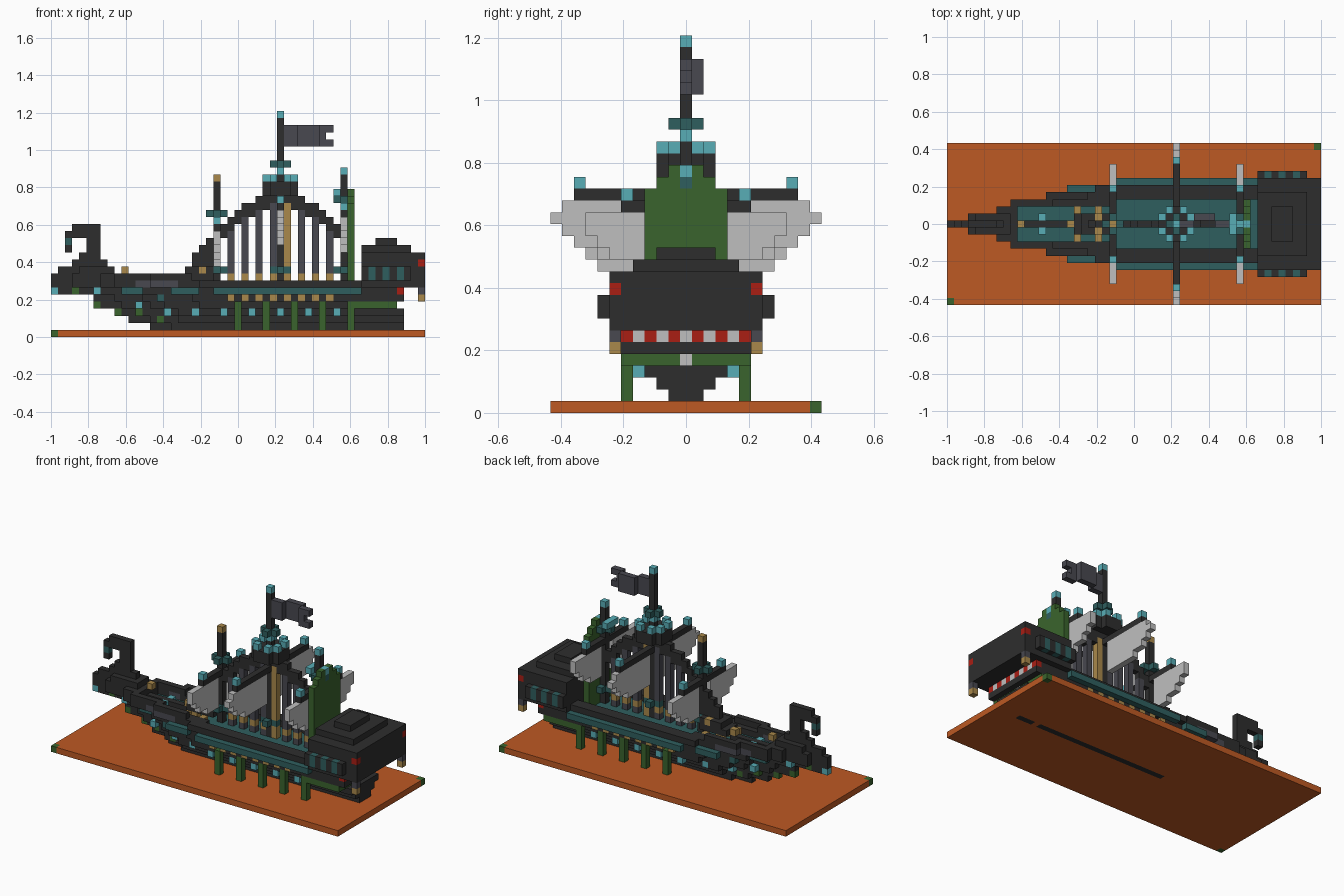
import bpy
import bmesh
from mathutils import Vector

U = 2 / 53  # edge length of one block
COLOURS = {
    "orange": (0.51, 0.10, 0.017), "charcoal": (0.027, 0.027, 0.027),
    "slate": (0.065, 0.065, 0.08), "teal": (0.028, 0.114, 0.114),
    "light_blue": (0.098, 0.42, 0.47), "green": (0.042, 0.127, 0.026),
    "light_grey": (0.52, 0.52, 0.52), "bronze": (0.40, 0.25, 0.07),
    "red": (0.40, 0.013, 0.007),
}

cube = bpy.data.objects.get("Cube")
if cube:
    bpy.data.objects.remove(cube, do_unlink=True)

materials = {}
for name, rgb in COLOURS.items():
    mat = bpy.data.materials.new(name)
    mat.use_nodes = True
    mat.diffuse_color = (*rgb, 1)
    mat.node_tree.nodes["Principled BSDF"].inputs["Base Color"].default_value = (*rgb, 1)
    materials[name] = mat

cells = {}  # block position -> (part, colour)


def span(r):
    return range(r, r + 1) if isinstance(r, int) else range(r[0], r[1] + 1)


def fill(part, colour, xs, ys, zs):
    """Fill an inclusive range of blocks; later parts replace earlier ones."""
    for x in span(xs):
        for y in span(ys):
            for z in span(zs):
                cells[x, y, z] = (part, colour)


def pair(part, colour, xs, ys, zs):
    """Fill blocks on both sides of the centre line."""
    for y in span(ys):
        fill(part, colour, xs, y, zs)
        fill(part, colour, xs, -y, zs)


def wide(part, colour, xs, half, zs):
    fill(part, colour, xs, (-half, half), zs)


# Base with two marked corners
wide("base", "orange", (-26, 26), 11, 0)
for s in (-1, 1):
    fill("base", "green", 26 * s, 11 * s, 0)
fill("hull", "charcoal", (-5, 18), 0, 0)
fill("hull", "charcoal", (20, 22), 0, 0)

# Hull: each level starts further forward and gets wider
bow_starts = [-12, -15, -17, -19, -20, -22, -26]
taper = [0, 3, 7, 9, 14, 21]
for level, start in enumerate(bow_starts, 1):
    for half, offset in enumerate(taper[:level + 1]):
        wide("hull", "charcoal", (start + offset, 23), half, level)
fill("hull", "charcoal", (-25, -23), 0, 6)

# Sunken decks
for x in range(-16, 18):
    half = 3 if x > -4 else 2
    for y in range(-half, half + 1):
        cells.pop((x, y, 7), None)
        fill("deck", "teal", x, y, 6)

# Raised bow and its rails
for half, start in enumerate(taper[:4]):
    wide("bow", "charcoal", (start - 26, -17), half, 8)
pair("bow", "charcoal", (-17, -12), 3, 8)
pair("bow", "charcoal", (-12, -7), 4, 8)
pair("bow", "slate", (-14, -13), 3, 7)
pair("bow", "slate", (-12, -9), 4, 7)
wide("bow", "charcoal", (-22, -18), 1, 9)
fill("bow", "charcoal", (-16, -9), 0, 7)

# Curled figurehead
fill("figurehead", "charcoal", (-25, -19), 0, 9)
fill("figurehead", "charcoal", (-23, -19), 0, 10)
fill("figurehead", "charcoal", (-22, -20), 0, 11)
fill("figurehead", "charcoal", (-21, -20), 0, (12, 14))
fill("figurehead", "charcoal", (-24, -22), 0, 14)
fill("figurehead", "charcoal", (-23, -20), 0, 15)
fill("figurehead", "charcoal", -24, 0, 12)
fill("figurehead", "teal", -24, 0, 13)
fill("figurehead", "light_blue", -26, 0, 6)

# Side strakes, gun ports, lamps and oar posts
pair("strake", "teal", (-3, 17), 6, 6)
pair("strake", "teal", (-9, -6), 5, 6)
for x in range(-1, 14, 2):
    pair("gun_ports", "bronze", x, 5, 5)
for x in range(-2, 15, 4):
    pair("hull_lamps", "light_blue", x, 4, 3)
    pair("oar_posts", "green", x + 2, 5, (1, 4))
for x, y in ((-10, 2), (-6, 3)):
    pair("hull_lamps", "light_blue", x, y, 3)
for x, y, z in ((-20, 1, 6), (-14, 2, 4)):
    pair("hull_lamps", "light_blue", x, y, z)
for x, y, z in ((-23, 0, 6), (-20, 0, 4), (-17, 0, 3), (-14, 1, 3), (-11, 1, 2)):
    pair("bow_studs", "green", x, y, z)
pair("bow_studs", "teal", -11, 3, 5)
pair("stern_beam", "green", (16, 22), 5, 4)

# Stern: transom, overhanging cabin, windows and stepped roof
for y in range(-5, 6):
    cells.pop((23, y, 4), None)
    fill("transom", "green", 22, y, 4)
    fill("transom", "light_grey" if y % 2 == 0 else "red", 23, y, 6)
pair("transom", "red", 23, 5, 6)
fill("transom", "light_grey", 22, 0, 4)
wide("cabin", "charcoal", (18, 26), 6, (7, 11))
pair("cabin", "charcoal", (18, 24), 7, (8, 9))
wide("cabin", "charcoal", (18, 24), 4, 12)
wide("cabin", "charcoal", (20, 22), 2, 13)
for x in (19, 21, 23):
    pair("cabin_windows", "teal", x, 7, (8, 9))
pair("cabin_lamps", "red", 26, 6, 10)
pair("cabin_posts", "slate", 26, 6, 6)
pair("cabin_posts", "bronze", 26, 6, 5)

# Deck fittings near the bow
for x in (-8, -5):
    pair("deck_fittings", "bronze", x, 2, 7)
pair("deck_fittings", "bronze", -7, 1, (7, 8))
fill("deck_fittings", "bronze", -9, 0, 8)
fill("deck_fittings", "bronze", -16, 0, 9)
pair("deck_fittings", "light_blue", -13, 1, 7)
wide("fore_stair", "charcoal", (-8, -4), 1, 8)
wide("fore_stair", "charcoal", (-7, -4), 1, 9)
fill("fore_stair", "charcoal", (-6, -4), 0, (10, 11))
pair("fore_stair", "bronze", -5, 1, 9)

# Arched stays with hanging ropes
for x in range(-5, 16):
    d = abs(x - 6)
    top = min(23 - d, 20 - d // 2)
    if x % 2 and 0 <= x + 1 <= 14:
        fill("ropes", "slate", x, 0, (7, top))
        fill("rope_feet", "bronze", x, 0, 8)
    fill("stays", "charcoal", x, 0, (top - 1, top))
fill("bronze_pole", "bronze", 7, 0, (7, 18))


def rig(name, x, yard, arm, ball, mast_top, profile):
    """One mast with a yard, a split sail, collars and yard lamps."""
    fill(name + "_mast", "charcoal", x, 0, (7, mast_top))
    wide(name + "_mast", "teal", x, 1, 9)
    fill(name + "_mast", "teal", (x - 1, x + 1), 0, 9)
    for drop, half in enumerate(profile, 1):
        pair(name + "_sail", "light_grey", x, (2, half), yard - drop)
    wide(name + "_yard", "charcoal", x, arm, yard)
    pair(name + "_yard", "light_blue", x, ball, yard + 1)


small_sail = [8, 8, 7, 6, 4]
rig("fore", -3, 15, 5, 5, 21, small_sail)
rig("main", 6, 18, 9, 9, 30, [10, 11, 10, 9, 7])
rig("mizzen", 15, 17, 5, 5, 22, small_sail)

# Mast tops
fill("fore_mast", "bronze", -3, 0, 22)
fill("main_mast", "light_blue", 6, 0, 31)
fill("mizzen_mast", "light_blue", 15, 0, 23)
for part, x, z in (("fore_mast", -3, 17), ("main_mast", 6, 24), ("mizzen_mast", 15, 19)):
    fill(part, "teal", (x - 1, x + 1), 0, z)
    wide(part, "teal", x, 1, z)
pair("mizzen_mast", "light_blue", 14, 1, 20)
fill("mizzen_mast", "light_blue", 14, 0, 20)

# Lookout platform with a ring of lamps
wide("lookout", "charcoal", (5, 7), 1, 20)
wide("lookout", "charcoal", (4, 8), 1, (20, 21))
wide("lookout", "charcoal", (5, 7), 2, (20, 21))
for s in (-1, 1):
    pair("lookout", "light_blue", 6 + 2 * s, 1, 22)
    pair("lookout", "light_blue", 6 + s, 2, 22)
fill("lookout", "light_blue", 6, 0, 23)

# Waving forked flag
fill("flag", "slate", (7, 8), 0, (27, 29))
fill("flag", "slate", (9, 11), 1, (27, 29))
fill("flag", "slate", 12, 0, (27, 29))
for z in (27, 29):
    fill("flag", "slate", 13, 0, z)

# Green stern screen
wide("stern_screen", "green", 16, 3, (7, 18))
wide("stern_screen", "green", 16, 2, 19)
wide("stern_screen", "green", 16, 1, 20)
fill("stern_screen", "light_blue", 16, 0, 20)
fill("stern_screen", "teal", 16, 0, 19)

# Turn the blocks of each part into one mesh, keeping only exposed faces
AXES = [Vector(v) for v in ((1, 0, 0), (0, 1, 0), (0, 0, 1))]
for part in sorted({p for p, _ in cells.values()}):
    blocks = {pos: c for pos, (p, c) in cells.items() if p == part}
    names = sorted(set(blocks.values()))
    bm = bmesh.new()
    for pos, colour in blocks.items():
        centre = Vector(pos) + Vector((0, 0, 0.5))
        for a in range(3):
            for s in (-1, 1):
                n = AXES[a] * s
                if tuple(int(p + q) for p, q in zip(pos, n)) in cells:
                    continue
                u = AXES[(a + 1) % 3]
                v = n.cross(u)
                corners = [centre + (n + u * p + v * q) / 2
                           for p, q in ((-1, -1), (1, -1), (1, 1), (-1, 1))]
                face = bm.faces.new([bm.verts.new(c * U) for c in corners])
                face.material_index = names.index(colour)
    bmesh.ops.remove_doubles(bm, verts=bm.verts, dist=U / 100)
    mesh = bpy.data.meshes.new(part)
    bm.to_mesh(mesh)
    bm.free()
    for colour in names:
        mesh.materials.append(materials[colour])
    bpy.context.collection.objects.link(bpy.data.objects.new(part, mesh))
